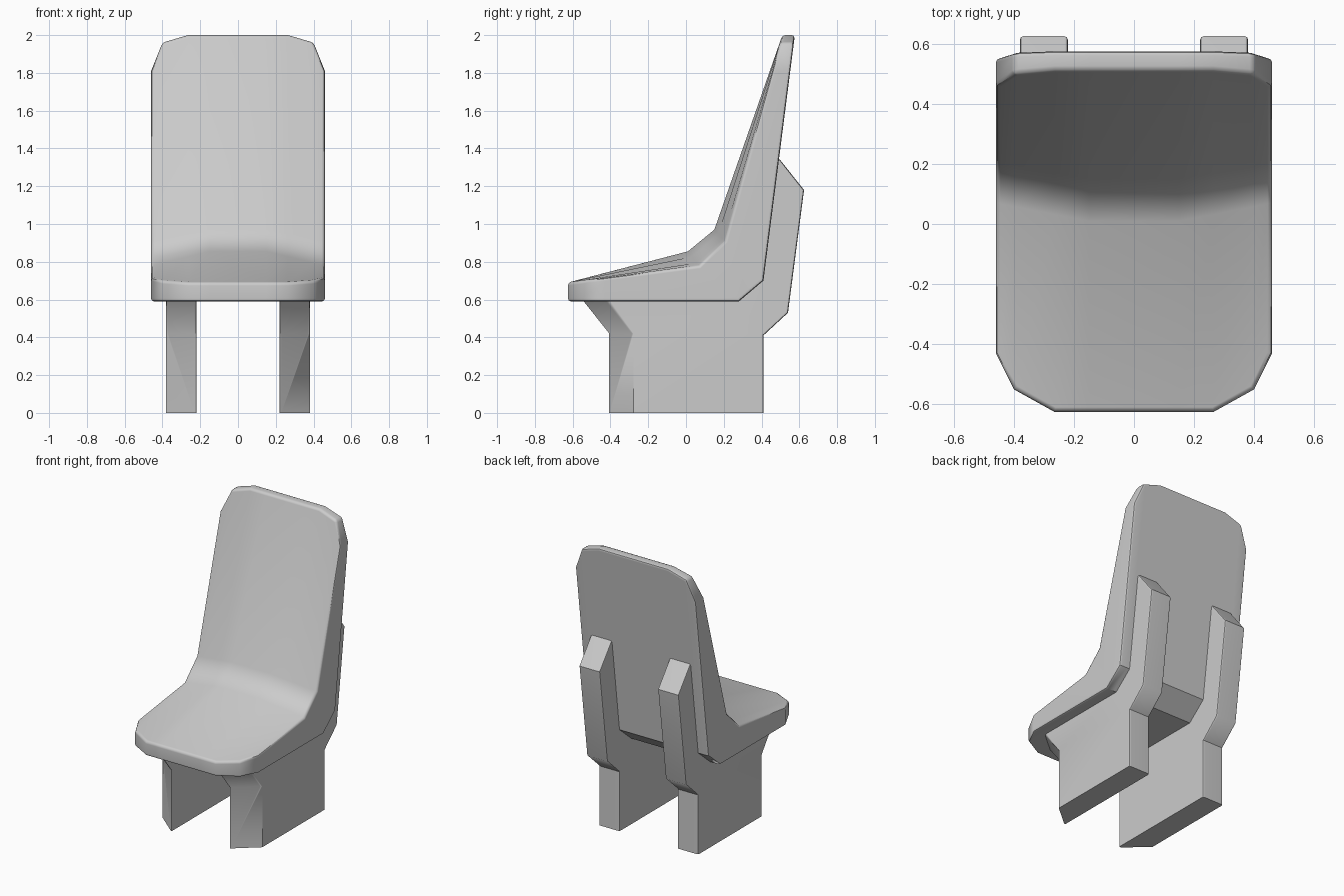
import bpy, bmesh, math

default = bpy.data.objects.get("Cube")
if default:
    bpy.data.objects.remove(default, do_unlink=True)

grey = bpy.data.materials.new("plain_grey")
grey.use_nodes = True
colour = (0.6, 0.6, 0.6, 1)
grey.diffuse_color = colour
grey.node_tree.nodes["Principled BSDF"].inputs["Base Color"].default_value = colour


def loft(name, rings, bevel):
    """Skin matching closed outlines, cap both ends and soften the sharp rims."""
    bm = bmesh.new()
    loops = [[bm.verts.new(p) for p in ring] for ring in rings]
    for a, b in zip(loops, loops[1:]):
        for i in range(len(a)):
            j = (i + 1) % len(a)
            bm.faces.new((a[i], a[j], b[j], b[i]))
    bm.faces.new(loops[0])
    bm.faces.new(loops[-1])
    bmesh.ops.recalc_face_normals(bm, faces=bm.faces)
    rims = [e for e in bm.edges
            if e.calc_face_angle(0) > math.radians(50)
            and max(v.co.z for v in e.verts) > 0.001]
    bmesh.ops.bevel(bm, geom=rims, offset=bevel, segments=2, profile=0.5,
                    affect='EDGES', clamp_overlap=True)
    mesh = bpy.data.meshes.new(name)
    bm.to_mesh(mesh)
    bm.free()
    mesh.materials.append(grey)
    obj = bpy.data.objects.new(name, mesh)
    bpy.context.collection.objects.link(obj)
    bpy.ops.object.select_all(action='DESELECT')
    obj.select_set(True)
    bpy.context.view_layer.objects.active = obj
    bpy.ops.object.shade_smooth_by_angle(angle=math.radians(38))
    normals = obj.modifiers.new("flat_normals", 'WEIGHTED_NORMAL')
    normals.keep_sharp = True
    return obj


def mix(a, b, t):
    return a + (b - a) * t


def seat_section(x, front, top):
    """Side outline of the shell; the cushion swells towards the middle."""
    t = min(1, (0.46 - abs(x)) / 0.31)
    low = (mix(0.07, 0.01, t), mix(0.78, 0.855, t))
    high = (mix(0.205, 0.15, t), mix(0.91, 0.97, t))
    lip = 0.69 + (front + 0.625) * 0.13
    face_y = mix(high[0], 0.51, (top - high[1]) / (2 - high[1]))
    back_y = 0.41 + (top - 0.70) * 0.128
    outline = [(front, 0.59), (front, lip), low, high,
               (face_y, top), (back_y, top), (0.41, 0.70), (0.28, 0.59)]
    return [(x, y, z) for y, z in outline]


# Seat and backrest shell: half-width stations with clipped corners
stations = [(0.46, -0.43, 1.81), (0.40, -0.55, 1.96),
            (0.265, -0.625, 2.0), (0.15, -0.625, 2.0)]
sections = [seat_section(-x, f, t) for x, f, t in stations]
sections += [seat_section(x, f, t) for x, f, t in reversed(stations)]
loft("seat_shell", sections, 0.016)

# Side supports: the front is cut back on the outer side
rear = [(0.41, 0), (0.41, 0.41), (0.54, 0.53), (0.625, 1.18), (0.49, 1.35),
        (0.46, 1.32), (0.38, 0.72), (0.27, 0.61)]
for side, name in ((-1, "right_support"), (1, "left_support")):
    rings = []
    for x, shift in ((0.22, 0), (0.38, 0.135)):
        front = [(-0.56 + shift, 0.605), (-0.413 + shift, 0.42), (-0.413 + shift, 0)]
        rings.append([(side * x, y, z) for y, z in rear + front])
    loft(name, rings, 0.012)
